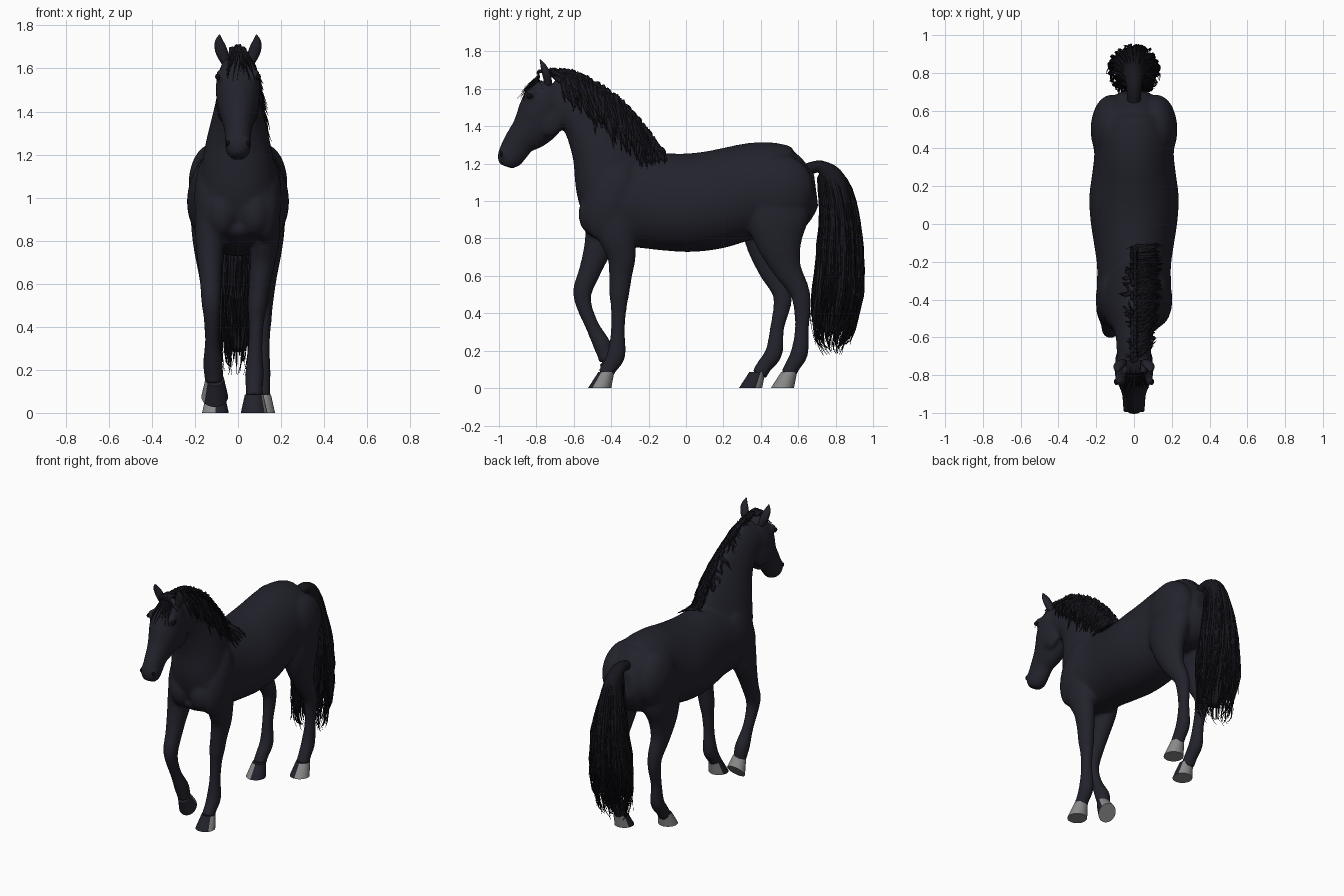
import bpy, bmesh, math, random
from mathutils import Vector, Matrix
from mathutils.bvhtree import BVHTree

if "Cube" in bpy.data.objects:
    bpy.data.objects.remove(bpy.data.objects["Cube"])

random.seed(4)
R = random.uniform


def material(name, rgb):
    m = bpy.data.materials.new(name)
    m.diffuse_color = (*rgb, 1)
    m.use_nodes = True
    m.node_tree.nodes["Principled BSDF"].inputs["Base Color"].default_value = m.diffuse_color
    return m


COAT = material("black coat", (0.016, 0.016, 0.025))
HAIR = material("black hair", (0.008, 0.008, 0.012))
HOOF = material("grey hoof", (0.25, 0.25, 0.25))
EYE = material("eye black", (0.004, 0.004, 0.005))


def spline(pts, k):
    """Catmull-Rom resampling of (x, y, z, rx, rv) points."""
    pts = [Vector(p) for p in pts]
    out = []
    for i in range(len(pts) - 1):
        a, b = pts[max(i - 1, 0)], pts[i]
        c, d = pts[i + 1], pts[min(i + 2, len(pts) - 1)]
        for j in range(k):
            t = j / k
            out.append(0.5 * (2 * b + (c - a) * t + (2 * a - 5 * b + 4 * c - d) * t ** 2
                              + (3 * b - a - 3 * c + d) * t ** 3))
    return out + [pts[-1]]


def tube(bm, pts, n=24, k=4, egg=0.0):
    """Loft of elliptical rings; egg widens one side of the section."""
    pts = spline(pts, k)
    rings = []
    for i, p in enumerate(pts):
        t = (pts[min(i + 1, len(pts) - 1)] - pts[max(i - 1, 0)])
        t = Vector(t[:3]).normalized()
        u = Vector((1, 0, 0)) - t * t.x
        u.normalize()
        v = t.cross(u)
        ring = []
        for j in range(n):
            a = 2 * math.pi * j / n
            rx = max(p[3], 0.0008) * (1 + egg * math.sin(a))
            ring.append(bm.verts.new(Vector(p[:3]) + u * rx * math.cos(a)
                                     + v * max(p[4], 0.0008) * math.sin(a)))
        rings.append(ring)
    for r0, r1 in zip(rings, rings[1:]):
        for j in range(n):
            q = (j + 1) % n
            bm.faces.new((r0[j], r0[q], r1[q], r1[j]))
    bm.faces.new(rings[0][::-1])
    bm.faces.new(rings[-1])


def ball(bm, pos, size, tilt=0):
    m = Matrix.Translation(pos) @ Matrix.Rotation(tilt, 4, 'X') @ Matrix.Diagonal((*size, 1))
    bmesh.ops.create_uvsphere(bm, u_segments=24, v_segments=16, radius=1, matrix=m)


def finish(bm, name, *mats, smooth=True):
    me = bpy.data.meshes.new(name)
    bm.to_mesh(me)
    bm.free()
    for m in mats:
        me.materials.append(m)
    me.polygons.foreach_set("use_smooth", [smooth] * len(me.polygons))
    ob = bpy.data.objects.new(name, me)
    bpy.context.collection.objects.link(ob)
    return ob


bm = bmesh.new()
# trunk: y, top, bottom, half width
trunk = [(-.555, 1.10, .93, .08), (-.53, 1.18, .86, .14), (-.45, 1.23, .79, .18),
         (-.35, 1.255, .76, .195), (-.22, 1.26, .748, .195), (-.1, 1.255, .735, .212),
         (.02, 1.255, .728, .23), (.14, 1.268, .742, .236), (.25, 1.29, .775, .222),
         (.36, 1.312, .815, .21), (.46, 1.312, .82, .215), (.55, 1.28, .82, .195),
         (.63, 1.235, .87, .15), (.695, 1.15, .97, .08)]
tube(bm, [(0, y, (a + b) / 2, w, (a - b) / 2) for y, a, b, w in trunk], 40, egg=.08)
# neck
tube(bm, [(0, -.29, .95, .17, .24), (0, -.35, 1.08, .175, .24), (0, -.41, 1.27, .145, .205),
          (0, -.49, 1.41, .112, .17), (0, -.58, 1.50, .093, .138), (0, -.67, 1.545, .088, .132),
          (0, -.73, 1.57, .08, .11)], 32, egg=-.28)
# head
tube(bm, [(0, -.725, 1.63, .07, .085), (0, -.75, 1.545, .1, .118), (0, -.778, 1.45, .1, .13),
          (0, -.828, 1.38, .083, .112), (0, -.884, 1.325, .065, .085), (0, -.924, 1.262, .06, .076),
          (0, -.95, 1.215, .056, .064), (0, -.962, 1.185, .036, .036)], 32, egg=.08)
for s in (-1, 1):
    ball(bm, (s * .065, -.73, 1.43), (.035, .075, .085))            # cheek
    ball(bm, (s * .078, -.825, 1.57), (.024, .032, .03))            # brow
    ball(bm, (s * .036, -.972, 1.25), (.024, .024, .032), .4)       # nostril flare
    ball(bm, (s * .125, -.40, 1.0), (.078, .13, .22), -.35)         # shoulder
    ball(bm, (s * .075, -.50, .93), (.075, .075, .11))              # breast
    ball(bm, (s * .12, .50, 1.06), (.11, .185, .19))                # haunch
# front legs: y, z, x, rx, ry
tube(bm, [(.125, -.39, .98, .07, .12), (.125, -.37, .83, .07, .105), (.115, -.345, .71, .06, .078),
          (.10, -.35, .60, .05, .062), (.09, -.357, .50, .046, .053), (.085, -.36, .42, .036, .042),
          (.08, -.365, .30, .034, .038), (.077, -.372, .18, .044, .049), (.075, -.41, .11, .04, .042),
          (.075, -.435, .07, .042, .042)])
tube(bm, [(-.125, -.42, .98, .07, .12), (-.13, -.445, .83, .07, .095), (-.13, -.48, .72, .06, .072),
          (-.127, -.52, .61, .05, .058), (-.125, -.553, .52, .046, .052), (-.122, -.545, .44, .038, .042),
          (-.12, -.50, .33, .034, .038), (-.117, -.448, .23, .046, .048), (-.113, -.43, .17, .043, .042),
          (-.11, -.425, .14, .043, .042)])
# hind legs share heights and thickness, only their stride differs
HIND = [(1.06, .10, .11, .18), (.90, .125, .095, .165), (.77, .132, .075, .122), (.64, .128, .054, .078),
        (.53, .122, .044, .056), (.45, .12, .038, .048), (.32, .115, .033, .038), (.19, .11, .042, .047),
        (.12, .11, .04, .042), (.07, .11, .042, .042)]
STRIDE = {1: [.50, .49, .50, .54, .602, .62, .62, .607, .57, .545],
          -1: [.47, .45, .44, .46, .508, .515, .487, .47, .42, .39]}
for s, ys in STRIDE.items():
    tube(bm, [(s * x, y, z, rx, ry) for y, (z, x, rx, ry) in zip(ys, HIND)])
body = finish(bm, "body")

# fuse the body parts into one smooth skin
rm = body.modifiers.new("fuse", 'REMESH')
rm.mode, rm.voxel_size = 'VOXEL', 0.011
sm = body.modifiers.new("soften", 'SMOOTH')
sm.factor, sm.iterations = 0.5, 8
dg = bpy.context.evaluated_depsgraph_get()
skin = bpy.data.meshes.new_from_object(body.evaluated_get(dg))
body.modifiers.clear()
body.data = skin
skin.materials.clear()
skin.materials.append(COAT)
skin.polygons.foreach_set("use_smooth", [True] * len(skin.polygons))
bvh = BVHTree.FromPolygons([v.co for v in skin.vertices], [p.vertices[:] for p in skin.polygons])


# hooves: dark toe, grey heel, outer wall and sole
def hoof(name, x, y, z=0, tilt=0, hind=False):
    b = bmesh.new()
    bmesh.ops.create_cone(b, cap_ends=True, segments=28, radius1=.062, radius2=.043, depth=.085,
                          matrix=Matrix.Translation((0, 0, .0425)))
    for v in b.verts:
        v.co.y += .42 * v.co.z
    s = 1 if x > 0 else -1
    for f in b.faces:
        n = f.normal
        grey = n.z < -.5 or n.y > .45 or n.x * s > (.0 if hind else .75)
        f.material_index = int(grey and n.z < .7)
    b.transform(Matrix.Translation((x, y, z)) @ Matrix.Rotation(tilt, 4, 'X'))
    finish(b, name, COAT, HOOF, smooth=False)


hoof("front_hoof_right", .075, -.462)
hoof("front_hoof_left", -.108, -.39, .075, math.radians(50))
hoof("hind_hoof_right", .11, .515, hind=True)
hoof("hind_hoof_left", -.105, .345, hind=True)

# ears, eyes, nostrils
ears, eyes, nose = bmesh.new(), bmesh.new(), bmesh.new()
for s in (-1, 1):
    tube(ears, [(s * .055, -.735, 1.62, .018, .02), (s * .075, -.745, 1.675, .028, .023),
                (s * .087, -.762, 1.72, .022, .016), (s * .086, -.78, 1.757, .003, .003)], 14)
    ball(eyes, (s * .093, -.835, 1.562), (.013, .018, .015))
    ball(nose, (s * .046, -.985, 1.252), (.01, .01, .015), .4)
finish(ears, "ears", COAT)
finish(eyes, "eyes", EYE)
finish(nose, "nostrils", EYE)

# mane: locks draped over the neck, mostly to the right
CREST = spline([(0, -.73, 1.69), (0, -.62, 1.685), (0, -.5, 1.63), (0, -.38, 1.55),
                (0, -.27, 1.43), (0, -.2, 1.34), (0, -.13, 1.255)], 10)
bm = bmesh.new()
for i in range(190):
    side = 1 if i % 5 else -1
    t = R(0, 1)
    c = CREST[int(t * (len(CREST) - 1))]
    length = (.05 + .25 * math.sin(math.pi * t ** .8)) * R(.6, 1.1)
    length *= 1 if side > 0 else .35
    sweep, flick, w = R(.03, .11) * (1.2 - t), R(0, .02), R(.011, .02)
    x, pts = 0, []
    for j in range(8):
        q = j / 7
        y = c.y + sweep * q + .012 * math.sin(5 * q + i)
        z = c.z + .008 - length * q ** 1.2
        hit = bvh.ray_cast(Vector((side, y, z)), Vector((-side, 0, 0)))[0]
        if hit:
            x = hit.x
        off = side * (R(.004, .012) + flick * q ** 3)
        pts.append((x + off, y, z, .009 * (1 - q) ** .5, w * (1 - q ** 2) ** .7))
    tube(bm, pts, 5, 2)
finish(bm, "mane", HAIR)

# forelock: locks falling over the brow
bm = bmesh.new()
for i in range(26):
    x0, x1, length = R(-.03, .03), R(-.06, .085), R(.09, .17)
    pts, y = [(x0, -.72, 1.69, .012, .01)], -.78
    for j in range(1, 7):
        q = j / 6
        x, z = x0 + (x1 - x0) * q, 1.705 - length * q ** 1.4
        hit = bvh.ray_cast(Vector((x, -2, z)), Vector((0, 1, 0)))[0]
        if hit and hit.y < -.7:
            y = hit.y
        pts.append((x, y - .008 - .02 * q ** 3 * R(0, 1), z, .012 * (1 - q), .008 * (1 - q)))
    tube(bm, pts, 5, 2)
finish(bm, "forelock", HAIR)

# tail: solid core wrapped in loose strands
bm = bmesh.new()
tube(bm, [(0, .64, 1.165, .035, .035), (0, .72, 1.183, .04, .034), (0, .785, 1.11, .055, .07),
          (0, .812, .95, .08, .088), (0, .825, .78, .1, .108), (0, .815, .58, .1, .108),
          (0, .80, .42, .08, .085), (0, .775, .29, .035, .04)], 20)
LEVELS = [(1.12, .705, .855, .05), (1.0, .715, .905, .075), (.88, .715, .93, .1), (.75, .70, .948, .12),
          (.62, .692, .952, .132), (.5, .68, .945, .135), (.38, .672, .92, .13), (.26, .69, .87, .12),
          (.2, .74, .83, .1)]
for i in range(330):
    a, r = R(0, 2 * math.pi), R(.75, 1.0)
    stop, first, w = random.choice((5, 6, 7, 7, 8, 8, 9)), random.choice((0, 0, 1, 2, 3)), R(.004, .01)
    pts = [] if first else [(0, .70, 1.185, .012, .012), (.02 * math.cos(a), .745, 1.185, .012, .012)]
    n = stop - first
    for j in range(first, stop):
        z, y0, y1, hw = LEVELS[j]
        q = (j - first) / max(n - 1, 1)
        wild = .016 * q
        taper = w * (1 - q ** 2) ** .6 * (.3 if first and j == first else 1)
        pts.append((hw * r * math.cos(a) + R(-wild, wild),
                    (y0 + y1) / 2 + (y1 - y0) / 2 * r * math.sin(a) + R(-wild, wild),
                    z + R(-.03, .03) * q, taper, taper))
    tube(bm, pts, 4, 2)
finish(bm, "tail", HAIR)
